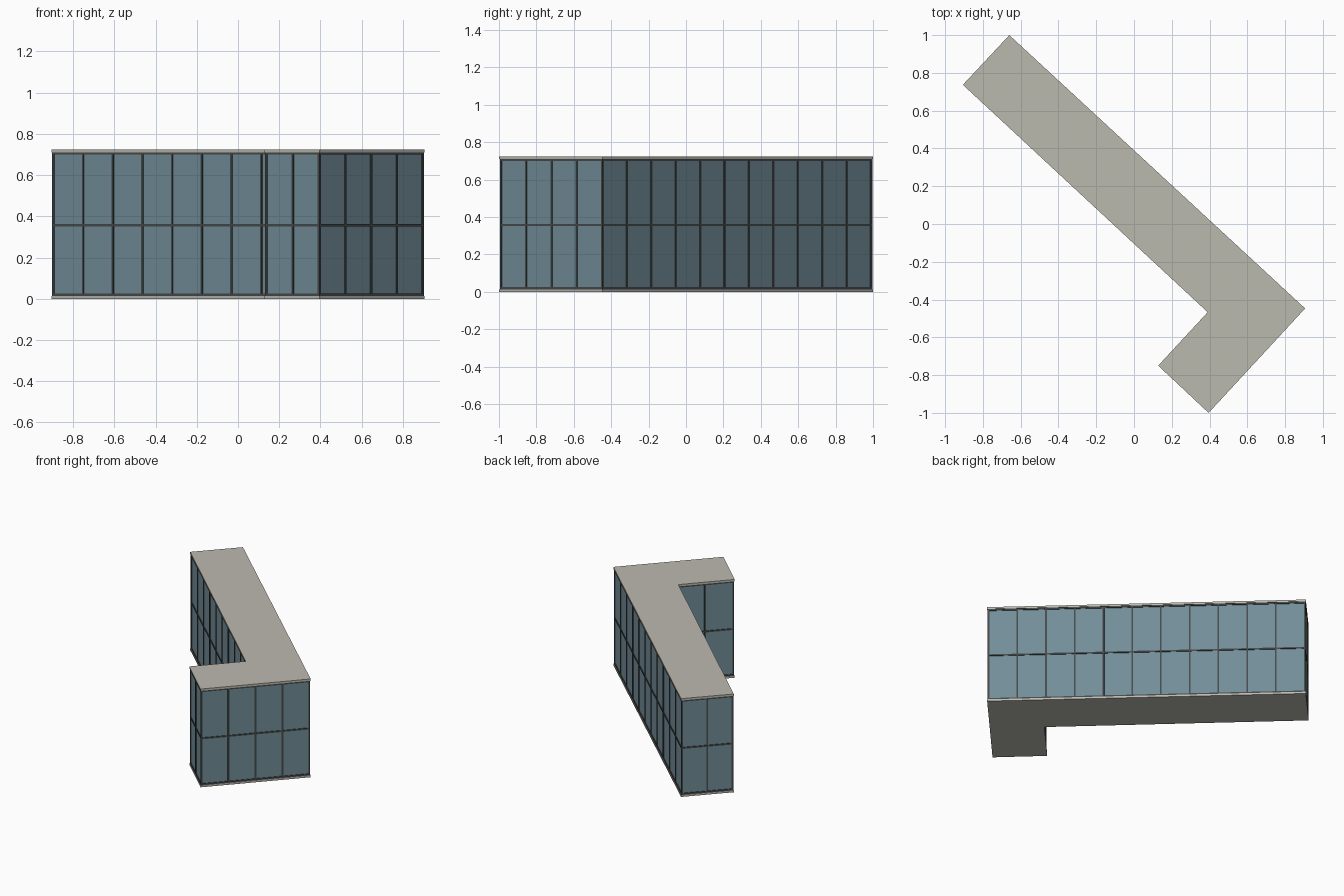
import bpy, bmesh, math
from mathutils import Vector, Matrix

if "Cube" in bpy.data.objects:
    bpy.data.objects.remove(bpy.data.objects["Cube"])

# L-shaped footprint, counter-clockwise, with number of window bays per wall
PLAN = [(-0.66, 1.0), (-0.906, 0.737), (0.39, -0.467),
        (0.128, -0.75), (0.395, -1.0), (0.906, -0.447)]
BAYS = [2, 9, 2, 2, 4, 11]
HEIGHT, SLAB, RAIL = 0.725, 0.014, 0.011


def material(name, color):
    m = bpy.data.materials.new(name)
    m.diffuse_color = (*color, 1)
    m.use_nodes = True
    m.node_tree.nodes["Principled BSDF"].inputs["Base Color"].default_value = m.diffuse_color
    return m


STONE = material("stone", (0.50, 0.49, 0.43))
GLASS = material("glass", (0.17, 0.27, 0.32))
METAL = material("dark_metal", (0.06, 0.07, 0.07))


def inset(points, d):
    """Move every wall inward by d, keeping mitred corners."""
    out = []
    n = len(points)
    for i in range(n):
        p = Vector(points[i])
        a = (p - Vector(points[i - 1])).normalized()
        b = (Vector(points[(i + 1) % n]) - p).normalized()
        na, nb = Vector((-a.y, a.x)), Vector((-b.y, b.x))
        out.append(p + (na + nb) * d / (1 + na.dot(nb)))
    return out


def finish(name, bm, mat):
    bmesh.ops.recalc_face_normals(bm, faces=bm.faces)
    me = bpy.data.meshes.new(name)
    bm.to_mesh(me)
    bm.free()
    me.materials.append(mat)
    ob = bpy.data.objects.new(name, me)
    bpy.context.collection.objects.link(ob)


def prism(name, d, z0, z1, mat):
    bm = bmesh.new()
    f = bm.faces.new([bm.verts.new((p.x, p.y, z0)) for p in inset(PLAN, d)])
    top = bmesh.ops.extrude_face_region(bm, geom=[f])["geom"]
    bmesh.ops.translate(bm, vec=(0, 0, z1 - z0),
                        verts=[v for v in top if isinstance(v, bmesh.types.BMVert)])
    finish(name, bm, mat)


def box(bm, center, size, angle):
    bmesh.ops.create_cube(bm, size=1, matrix=Matrix.Translation(center)
                          @ Matrix.Rotation(angle, 4, 'Z') @ Matrix.Diagonal((*size, 1)))


# Floor and roof slabs
prism("floor_slab", 0, 0, SLAB, STONE)
prism("roof_slab", 0, HEIGHT - SLAB, HEIGHT, STONE)

# Glazed body
prism("glass_walls", 0.008, SLAB, HEIGHT - SLAB, GLASS)

# Horizontal rails: sill, middle and head
z_low, z_high = SLAB, HEIGHT - SLAB
prism("sill_rail", 0.003, z_low, z_low + RAIL, METAL)
prism("middle_rail", 0.003, 0.357 - RAIL / 2, 0.357 + RAIL / 2, METAL)
prism("head_rail", 0.003, z_high - RAIL, z_high, METAL)

# Vertical mullions between bays, plus a post at every corner
bm = bmesh.new()
corners = inset(PLAN, 0.0085)
for i, bays in enumerate(BAYS):
    a, b = corners[i], corners[(i + 1) % len(corners)]
    angle = math.atan2(b.y - a.y, b.x - a.x)
    for k in range(bays):
        p = a.lerp(b, k / bays)
        box(bm, (p.x, p.y, HEIGHT / 2), (RAIL, RAIL, z_high - z_low), angle)
finish("mullions", bm, METAL)
